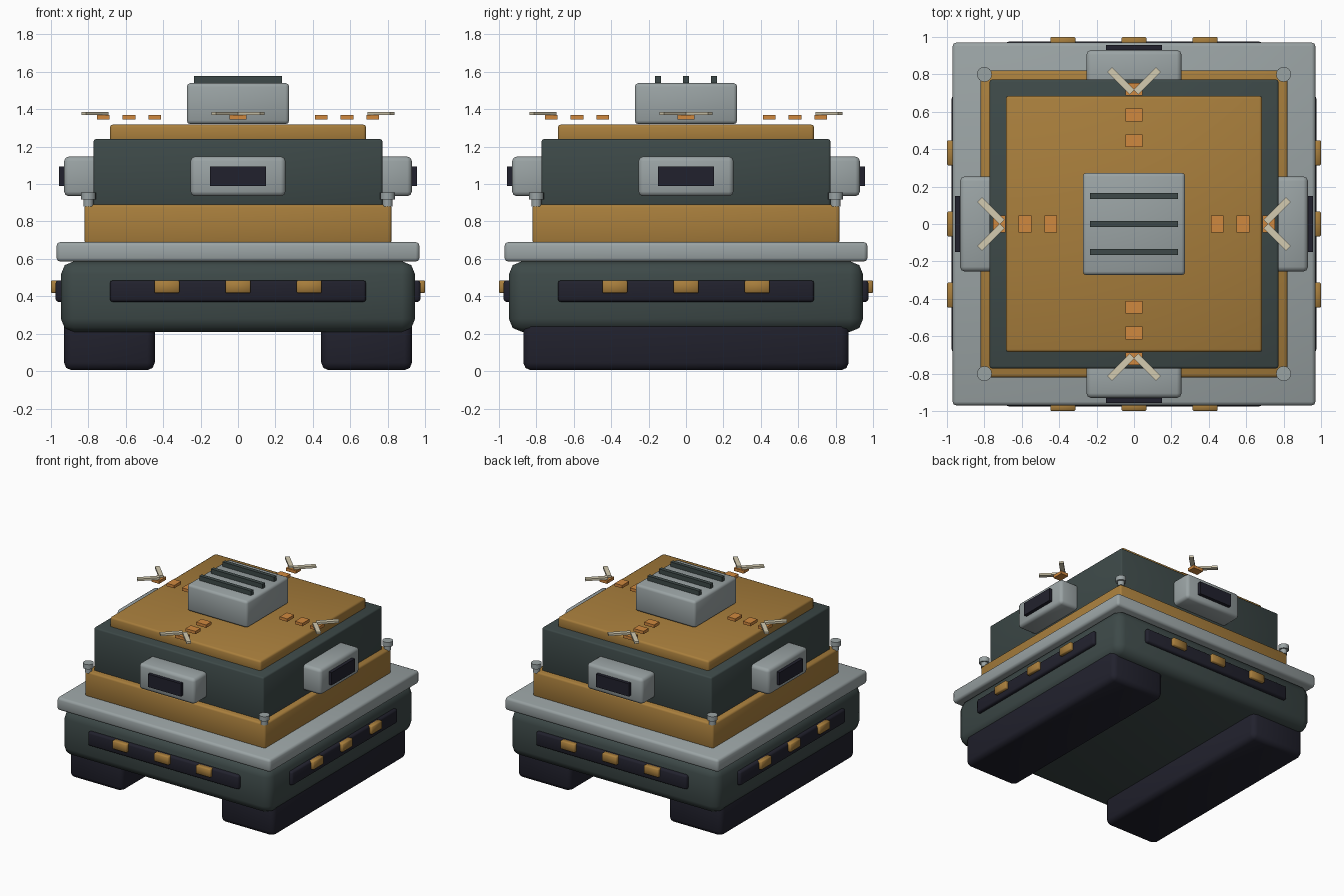
import bpy, math
from mathutils import Matrix

if "Cube" in bpy.data.objects:
    bpy.data.objects.remove(bpy.data.objects["Cube"])


def lin(c):
    c /= 255
    return c / 12.92 if c <= 0.04045 else ((c + 0.055) / 1.055) ** 2.4


def material(name, r, g, b):
    m = bpy.data.materials.new(name)
    m.diffuse_color = (lin(r), lin(g), lin(b), 1)
    m.use_nodes = True
    m.node_tree.nodes["Principled BSDF"].inputs["Base Color"].default_value = m.diffuse_color
    return m


OCHRE = material("ochre", 168, 126, 60)
SLATE = material("dark slate", 61, 73, 72)
GREY = material("light grey", 154, 163, 164)
NAVY = material("near black", 33, 33, 45)
AMBER = material("amber", 208, 136, 62)
BEIGE = material("pale beige", 212, 203, 176)


def finish(ob, name, mat, bevel, segments):
    ob.name = name
    ob.data.materials.append(mat)
    if bevel:
        mod = ob.modifiers.new("bevel", 'BEVEL')
        mod.width, mod.segments = bevel, segments
        bpy.ops.object.modifier_apply(modifier=mod.name)
        bpy.ops.object.shade_smooth_by_angle(angle=math.radians(50))
    return ob


def box(name, mat, x, y, z, bevel=0.0, side=0, spin=0.0, segments=2):
    """Box from (min, max) ranges, spun about its centre, then turned by quarter turns about z."""
    bpy.ops.mesh.primitive_cube_add(size=1)
    ob = bpy.context.object
    size = Matrix.Diagonal((x[1] - x[0], y[1] - y[0], z[1] - z[0], 1))
    centre = Matrix.Translation((sum(x) / 2, sum(y) / 2, sum(z) / 2))
    turn = Matrix.Rotation(side * math.pi / 2, 4, 'Z')
    ob.data.transform(turn @ centre @ Matrix.Rotation(spin, 4, 'Z') @ size)
    return finish(ob, name, mat, bevel, segments)


def slab(name, mat, half, z, bevel, segments=2):
    return box(name, mat, (-half, half), (-half, half), z, bevel, segments=segments)


# Tracks
for s, label in ((-1, "left"), (1, "right")):
    xs = sorted((s * 0.445, s * 0.93))
    box(label + "_track", NAVY, xs, (-0.87, 0.87), (0.005, 0.32), 0.04)

# Stacked body
slab("hull", SLATE, 0.947, (0.21, 0.587), 0.07)
slab("deck_rim", GREY, 0.97, (0.585, 0.69), 0.02)
slab("lower_tower", OCHRE, 0.82, (0.68, 0.89), 0.015)
slab("upper_tower", SLATE, 0.772, (0.88, 1.24), 0.012)
slab("roof", OCHRE, 0.685, (1.22, 1.318), 0.015)

# Roof vent with three slats
slab("roof_vent", GREY, 0.274, (1.32, 1.54), 0.02)
for y in (-0.15, 0, 0.15):
    box("vent_slat", SLATE, (-0.235, 0.235), (y - 0.016, y + 0.016), (1.53, 1.577))

# Details repeated on all four sides
for side in range(4):
    # Viewport housing and dark window
    box("viewport", GREY, (-0.254, 0.254), (-0.93, -0.70), (0.935, 1.147), 0.025, side)
    box("window", NAVY, (-0.15, 0.15), (-0.957, -0.90), (0.99, 1.095), 0, side)
    # Hull strip with lamps
    box("hull_strip", NAVY, (-0.685, 0.685), (-0.975, -0.92), (0.37, 0.485), 0.015, side)
    for x in (-0.38, 0, 0.38):
        box("hull_lamp", OCHRE, (x - 0.067, x + 0.067), (-1.0, -0.955), (0.417, 0.485), 0.006, side,
            segments=1)
    # Hovering marker lamps
    for r in (0.445, 0.583, 0.72):
        box("marker_lamp", AMBER, (-0.045, 0.045), (-r - 0.034, -r + 0.034), (1.344, 1.368), 0, side)
    # Chevron made of two bars
    for s in (-1, 1):
        cx, cy = s * 0.07, -0.765
        box("chevron_bar", BEIGE, (cx - 0.085, cx + 0.085), (cy - 0.0175, cy + 0.0175),
            (1.369, 1.386), 0, side, -s * math.pi / 4)

# Corner studs on short stems
for sx in (-1, 1):
    for sy in (-1, 1):
        for name, r, z0, z1 in (("stud_stem", 0.027, 0.88, 0.92), ("corner_stud", 0.04, 0.918, 0.956)):
            bpy.ops.mesh.primitive_cylinder_add(vertices=16, radius=r, depth=z1 - z0,
                                                location=(sx * 0.8, sy * 0.8, (z0 + z1) / 2))
            ob = finish(bpy.context.object, name, GREY, 0, 0)
            bpy.ops.object.shade_smooth_by_angle(angle=math.radians(40))
